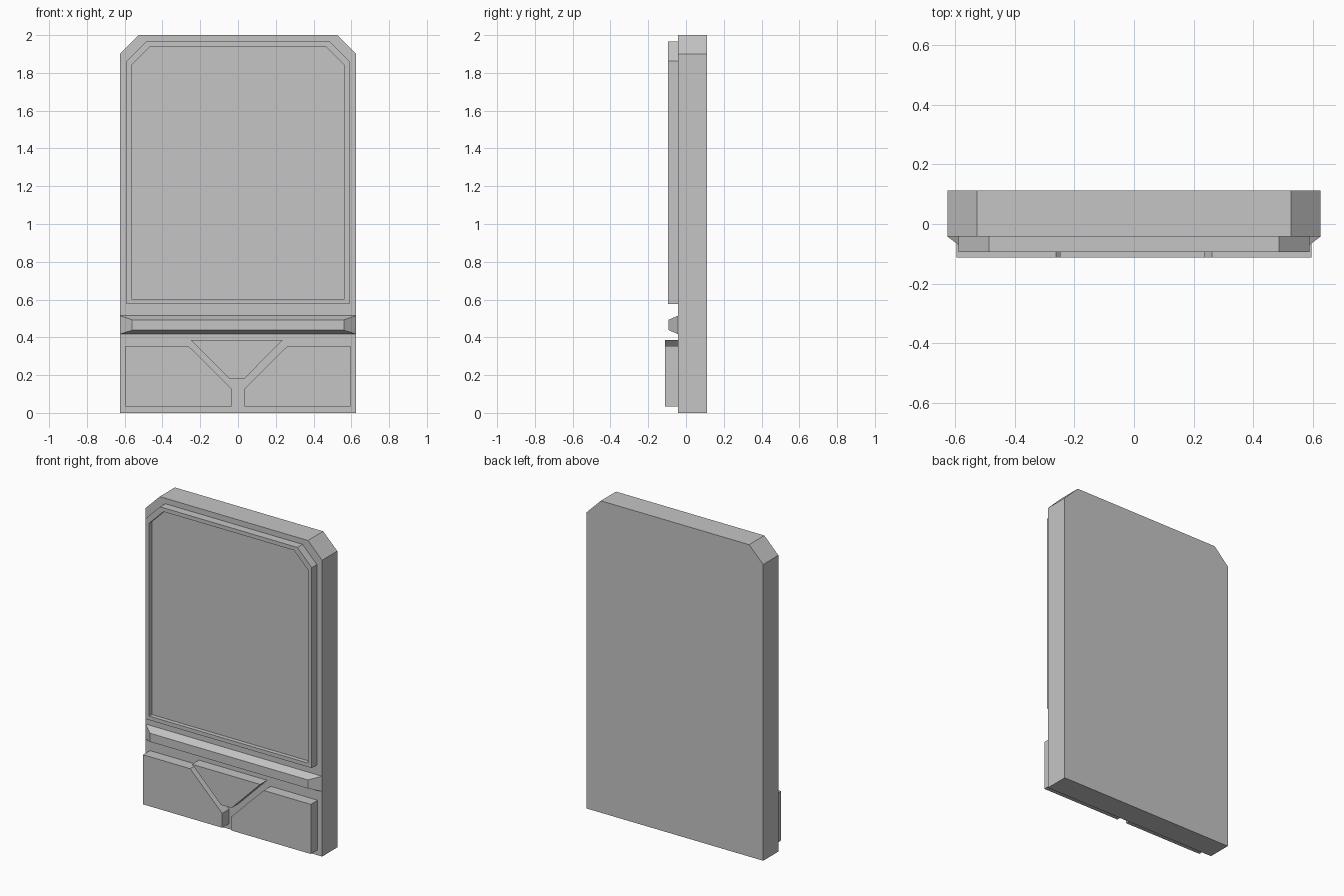
import bpy
import bmesh

cube = bpy.data.objects.get("Cube")
if cube:
    bpy.data.objects.remove(cube, do_unlink=True)

GREY = (0.56, 0.56, 0.56, 1.0)
grey = bpy.data.materials.new("plain_grey")
grey.use_nodes = True
grey.diffuse_color = GREY
grey.node_tree.nodes["Principled BSDF"].inputs["Base Color"].default_value = GREY


def loft(name, rings):
    """Join (outline, y) rings front to back; each outline is a list of (x, z)."""
    bm = bmesh.new()
    loops = [[bm.verts.new((x, y, z)) for x, z in outline] for outline, y in rings]
    for a, b in zip(loops, loops[1:]):
        for i in range(len(a)):
            j = (i + 1) % len(a)
            bm.faces.new((a[i], a[j], b[j], b[i]))
    bm.faces.new(loops[0])
    bm.faces.new(loops[-1])
    bmesh.ops.recalc_face_normals(bm, faces=bm.faces)
    mesh = bpy.data.meshes.new(name)
    bm.to_mesh(mesh)
    bm.free()
    mesh.materials.append(grey)
    obj = bpy.data.objects.new(name, mesh)
    bpy.context.collection.objects.link(obj)
    return obj


def clipped(half, bottom, top, cut):
    """Rectangle whose two upper corners are cut off."""
    return [(-half, bottom), (half, bottom), (half, top - cut),
            (half - cut, top), (cut - half, top), (-half, top - cut)]


FACE = -0.042     # front plane of the slab
ROOT = -0.03      # raised parts start inside the slab

# Main slab
slab = clipped(0.626, 0, 2, 0.1)
loft("slab", [(slab, 0.112), (slab, FACE)])

# Raised panel with a thin rim around a sunken field
outer = clipped(0.589, 0.577, 1.965, 0.102)
inner = clipped(0.564, 0.602, 1.94, 0.101)
loft("framed_panel", [(outer, ROOT), (outer, -0.094), (inner, -0.094), (inner, -0.067)])

# Bevelled bar across the slab
bar_base = clipped(0.626, 0.417, 0.515, 0)
bar_front = clipped(0.56, 0.438, 0.493, 0)
bar_base, bar_front = ([r[0], r[1], r[2], r[5]] for r in (bar_base, bar_front))
loft("bevelled_bar", [(bar_base, FACE), (bar_front, -0.092)])

# Two lower blocks with slanted inner corners
block = [(0.595, 0.035), (0.595, 0.353), (0.261, 0.353), (0.034, 0.127), (0.034, 0.035)]
for side, sign in (("left", 1), ("right", -1)):
    outline = [(sign * x, z) for x, z in block]
    loft(side + "_lower_block", [(outline, ROOT), (outline, -0.112)])

# Wedge between the blocks
wedge = [(-0.248, 0.385), (0.236, 0.385), (0.032, 0.179), (-0.042, 0.179)]
loft("centre_wedge", [(wedge, ROOT), (wedge, -0.112)])
